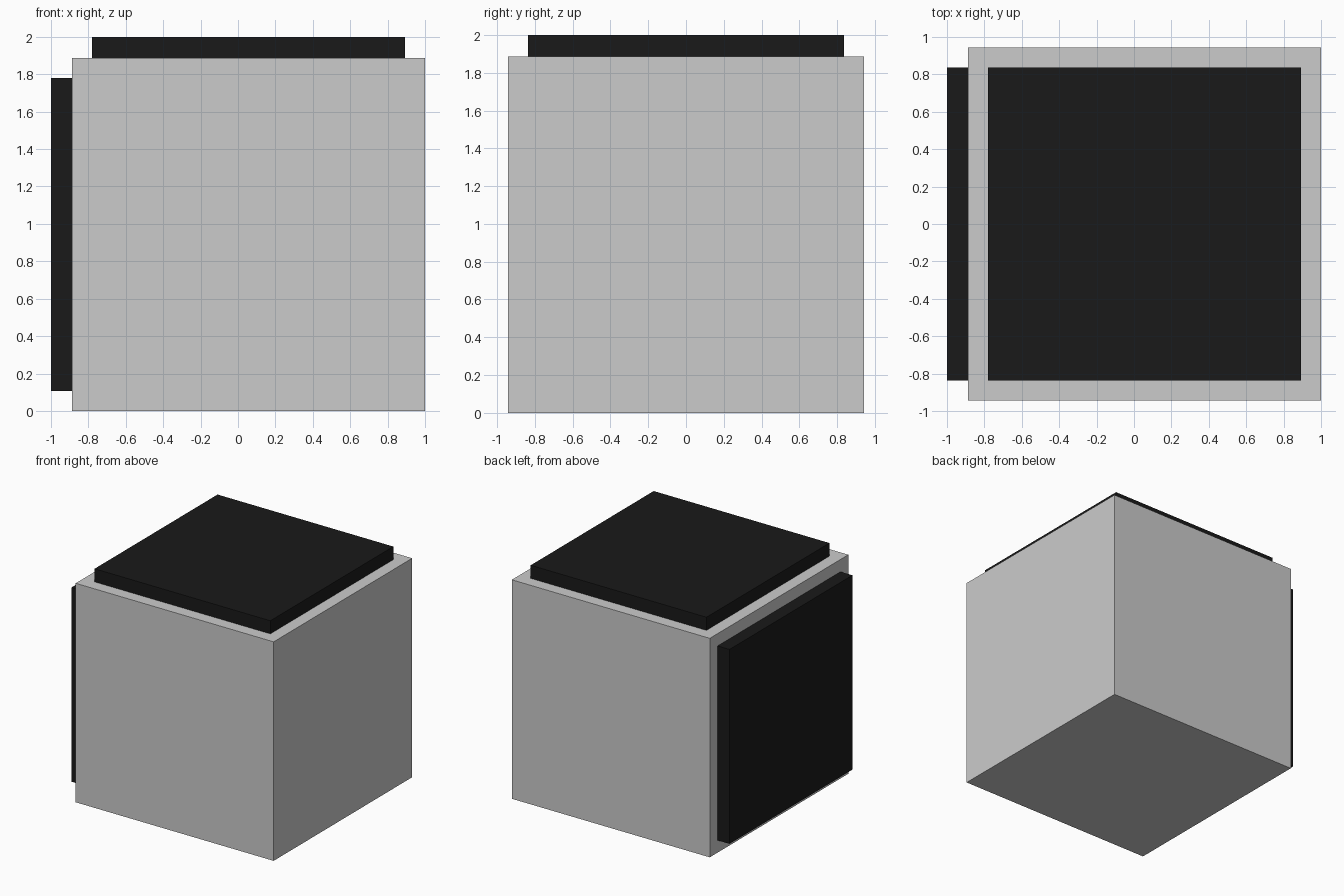
import bpy

if "Cube" in bpy.data.objects:
    bpy.data.objects.remove(bpy.data.objects["Cube"])


def box(name, low, high, material=None):
    centre = [(a + b) / 2 for a, b in zip(low, high)]
    size = [b - a for a, b in zip(low, high)]
    bpy.ops.mesh.primitive_cube_add(size=1, location=centre)
    obj = bpy.context.object
    obj.name = name
    obj.scale = size
    bpy.ops.object.transform_apply(location=False, rotation=False, scale=True)
    if material:
        obj.data.materials.append(material)
    return obj


black = bpy.data.materials.new("black")
black.diffuse_color = (0.01, 0.01, 0.01, 1)
black.use_nodes = True
black.node_tree.nodes["Principled BSDF"].inputs["Base Color"].default_value = black.diffuse_color

# Main cube
left, half, top = -0.887, 0.943, 1.887
box("cube_body", (left, -half, 0), (1, half, top))

# Raised black panels on the top and left faces
inset = 0.106
reach = half - inset
box("top_panel", (left + inset, -reach, top), (1 - inset, reach, 2), black)
box("left_panel", (-1, -reach, inset), (left, reach, top - inset), black)
